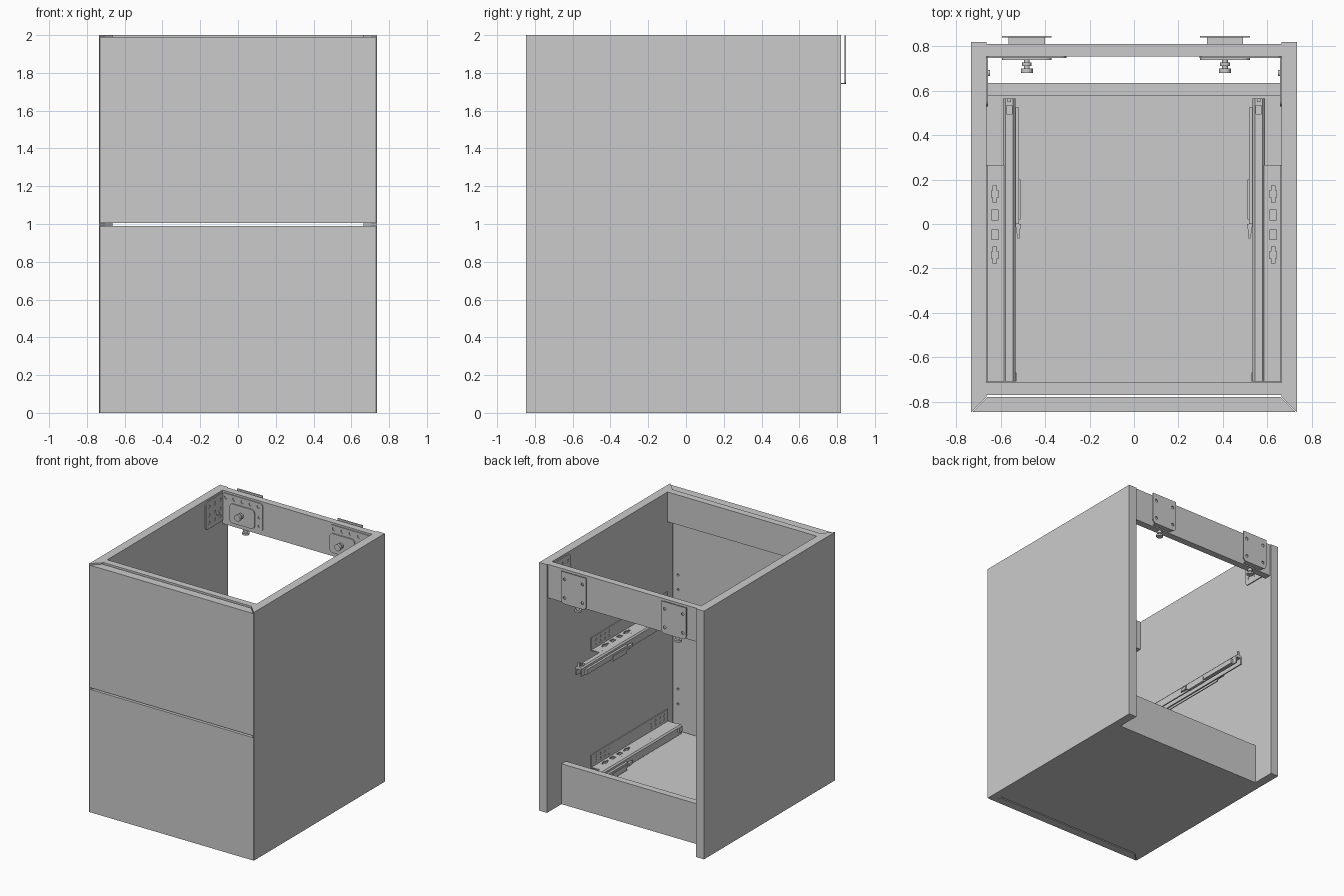
import bpy, bmesh, math
from mathutils import Vector

if "Cube" in bpy.data.objects:
    bpy.data.objects.remove(bpy.data.objects["Cube"])


def prism(name, pts, axis, a, b):
    """Extrude a 2D outline along an axis (z: pts=xy, y: pts=xz, x: pts=yz)."""
    def to3(p, h):
        return {'z': (p[0], p[1], h), 'y': (p[0], h, p[1]), 'x': (h, p[0], p[1])}[axis]
    bm = bmesh.new()
    base = bm.faces.new([bm.verts.new(to3(p, a)) for p in pts])
    ext = bmesh.ops.extrude_face_region(bm, geom=[base])
    move = Vector(to3((0, 0), b - a))
    bmesh.ops.translate(bm, vec=move, verts=[g for g in ext['geom'] if isinstance(g, bmesh.types.BMVert)])
    bmesh.ops.recalc_face_normals(bm, faces=bm.faces)
    me = bpy.data.meshes.new(name)
    bm.to_mesh(me)
    bm.free()
    ob = bpy.data.objects.new(name, me)
    bpy.context.collection.objects.link(ob)
    return ob


def box(name, x, y, z):
    x = sorted(x)
    return prism(name, [(x[0], y[0]), (x[1], y[0]), (x[1], y[1]), (x[0], y[1])], 'z', *z)


def rod(name, c, r, axis, a, b, n=16):
    pts = [(c[0] + r * math.cos(2 * math.pi * i / n), c[1] + r * math.sin(2 * math.pi * i / n)) for i in range(n)]
    return prism(name, pts, axis, a, b)


def rounded(u, v, r, corners=(1, 1, 1, 1), n=5):
    """Rectangle outline with chosen corners rounded (order: low-left, counter-clockwise)."""
    pts = []
    spots = [(u[0], v[0], 1, 1), (u[1], v[0], -1, 1), (u[1], v[1], -1, -1), (u[0], v[1], 1, -1)]
    for k, (cu, cv, su, sv) in enumerate(spots):
        if not corners[k]:
            pts.append((cu, cv))
            continue
        for i in range(n + 1):
            t = math.pi + k * math.pi / 2 + i * math.pi / 2 / n
            pts.append((cu + su * r + r * math.cos(t), cv + sv * r + r * math.sin(t)))
    return pts


def cut(ob, tools):
    """Punch holes in a part, then remove the cutters."""
    bm = bmesh.new()
    for t in tools:
        bm.from_mesh(t.data)
        bpy.data.objects.remove(t)
    me = bpy.data.meshes.new('cutter')
    bm.to_mesh(me)
    bm.free()
    tool = bpy.data.objects.new('cutter', me)
    tool.hide_render = True
    bpy.context.collection.objects.link(tool)
    mod = ob.modifiers.new('holes', 'BOOLEAN')
    mod.object, mod.operation, mod.solver = tool, 'DIFFERENCE', 'EXACT'
    bpy.context.view_layer.objects.active = ob
    bpy.ops.object.modifier_apply(modifier=mod.name)
    bpy.data.objects.remove(tool)


W, IN = 0.735, 0.665            # outer and inner half width
FRONT, BACK = -0.848, 0.82

# side panels, mitred at the front
for s, side in ((-1, 'left'), (1, 'right')):
    prism(side + '_panel', [(s * W, FRONT), (s * W, BACK), (s * IN, BACK), (s * IN, -0.778)], 'z', 0, 2)

# floor, low back board, top rails
box('floor', (-IN, IN), (-0.77, 0.58), (0, 0.07))
box('low_back_board', (-IN, IN), (0.58, 0.635), (0, 0.325))
box('front_rail', (-IN, IN), (-0.77, -0.715), (1.76, 2))
box('back_rail', (-IN, IN), (0.755, 0.81), (1.73, 2))

# mitred drawer fronts with screw holes on the inside
for name, z0, z1, holes in (('lower', 0, 0.99, (0.28, 0.40)), ('upper', 1.004, 1.99, (1.20, 1.32))):
    f = prism(name + '_drawer_front',
              [(-0.73, FRONT), (0.73, FRONT), (0.662, -0.78), (-0.662, -0.78)], 'z', z0, z1)
    cut(f, [rod('hole', (s * 0.617, z), 0.009, 'y', -0.81, -0.76, 10) for s in (-1, 1) for z in holes])

# drawer runners, two levels on both sides
for level, dz in (('lower', 0), ('upper', 0.945)):
    for s, side in ((-1, 'left'), (1, 'right')):
        tag = f'{level}_{side}_'
        z = 0.09 + dz
        # wall plate with two groups of holes
        plate = box(tag + 'runner_wall_plate', (s * 0.657, s * 0.666), (-0.71, 0.265), (z + 0.06, z + 0.165))
        ys = [y0 - 0.055 * i for y0 in (0.21, -0.49) for i in range(4)]
        cut(plate, [rod('hole', (y, z + h), 0.012, 'x', 0.64 * s, 0.66 * s, 8) for y in ys for h in (0.10, 0.137)])
        # horizontal flange with slots
        flange = box(tag + 'runner_flange', (s * 0.585, s * 0.657), (-0.71, 0.265), (z + 0.06, z + 0.068))
        tools = [box('slot', (s * 0.61, s * 0.642), (y - 0.022, y + 0.022), (z, z + 0.1)) for y in (0.04, -0.048)]
        for y in (0.135, -0.14):
            tools.append(prism('slot', [(s * (0.626 + u), y + v) for u, v in (
                (-0.016, -0.015), (-0.007, -0.015), (-0.007, -0.038), (0.009, -0.038), (0.009, -0.015),
                (0.016, -0.015), (0.016, 0.015), (0.009, 0.015), (0.009, 0.038), (-0.007, 0.038),
                (-0.007, 0.015), (-0.016, 0.015))], 'z', z, z + 0.1))
        cut(flange, tools)
        # outer support web and sliding rail (chamfered section)
        box(tag + 'runner_web', (s * 0.598, s * 0.606), (-0.71, 0.265), (z - 0.01, z + 0.06))
        section = [(0.535, 0.0), (0.59, 0.0), (0.59, 0.06), (0.58, 0.072), (0.545, 0.072), (0.535, 0.06)]
        slide = prism(tag + 'runner_slide', [(s * u, z + v) for u, v in section], 'y', -0.71, 0.565)
        cut(slide, [box('slot', (s * 0.55, s * 0.575), (0.495, 0.535), (z + 0.05, z + 0.1)),
                    box('slot', (s * 0.545, s * 0.58), (-0.8, 0.6), (z - 0.02, z + 0.05))])
        # rear pin, damper housing and lever tip
        box(tag + 'rear_hook', (s * 0.555, s * 0.57), (0.55, 0.565), (z + 0.07, z + 0.105))
        box(tag + 'damper', (s * 0.517, s * 0.535), (0.0, 0.525), (z + 0.005, z + 0.045))
        box(tag + 'damper_block', (s * 0.512, s * 0.535), (0.02, 0.2), (z - 0.012, z + 0.03))
        prism(tag + 'lever_tip', [(s * 0.51, 0.0), (s * 0.535, 0.0), (s * 0.525, -0.065), (s * 0.517, -0.065)],
              'z', z + 0.01, z + 0.035)
        prism(tag + 'front_catch', [(s * 0.535, -0.71), (s * 0.535, -0.665), (s * 0.527, -0.672), (s * 0.53, -0.71)],
              'z', z + 0.02, z + 0.06)

# wall hangers at the back corners
for s, side, c in ((-1, 'left', -0.483), (1, 'right', 0.41)):
    # outer wall plate with bottom lip
    plate = prism(side + '_wall_plate', rounded((c - 0.112, c + 0.112), (1.74, 1.998), 0.03, (1, 1, 0, 0)),
                  'y', 0.84, 0.848)
    cut(plate, [rod('hole', (c + dx, z), 0.012, 'y', 0.83, 0.86, 12) for dx in (-0.08, 0.08) for z in (1.79, 1.94)])
    box(side + '_wall_plate_lip', (c - 0.082, c + 0.082), (0.81, 0.842), (1.74, 1.746))
    # corner plate along the back rail
    end = -0.305 if s < 0 else 0.295
    lo, hi = sorted((s * IN, end))
    plate = prism(side + '_hanger_back_plate', rounded((lo, hi), (1.76, 1.985), 0.025), 'y', 0.747, 0.756)
    xs = [lo + (hi - lo) * t for t in (0.1, 0.3, 0.5, 0.7, 0.9)]
    cut(plate, [rod('hole', (x, 1.955), 0.014, 'y', 0.74, 0.753, 10) for x in xs]
        + [rod('hole', (end + s * 0.03, z), 0.012, 'y', 0.74, 0.753, 10) for z in (1.80, 1.87)])
    # corner plate along the side panel
    plate = prism(side + '_hanger_side_plate', rounded((0.53, 0.756), (1.76, 1.985), 0.025),
                  'x', s * 0.657, s * 0.666)
    cut(plate, [rod('hole', (y, z), 0.014, 'x', s * 0.65, s * 0.661, 10)
                for y in (0.57, 0.64, 0.71) for z in (1.81, 1.87, 1.94)])
    rod(side + '_side_screw', (0.68, 1.84), 0.014, 'x', s * 0.648, s * 0.66)
    # mechanism cover and the two adjusting knobs
    prism(side + '_mechanism_cover', rounded((c - 0.112, c + 0.112), (1.765, 1.92), 0.03), 'y', 0.738, 0.749)
    rod(side + '_depth_screw', (c, 1.85), 0.013, 'y', 0.70, 0.74)
    rod(side + '_depth_collar', (c, 1.85), 0.022, 'y', 0.712, 0.728)
    rod(side + '_depth_knob', (c, 1.85), 0.027, 'y', 0.68, 0.70)
    rod(side + '_height_screw', (c, 0.79), 0.013, 'z', 1.69, 1.74)
    rod(side + '_height_collar', (c, 0.79), 0.02, 'z', 1.705, 1.72)
    rod(side + '_height_knob', (c, 0.79), 0.027, 'z', 1.68, 1.695)
